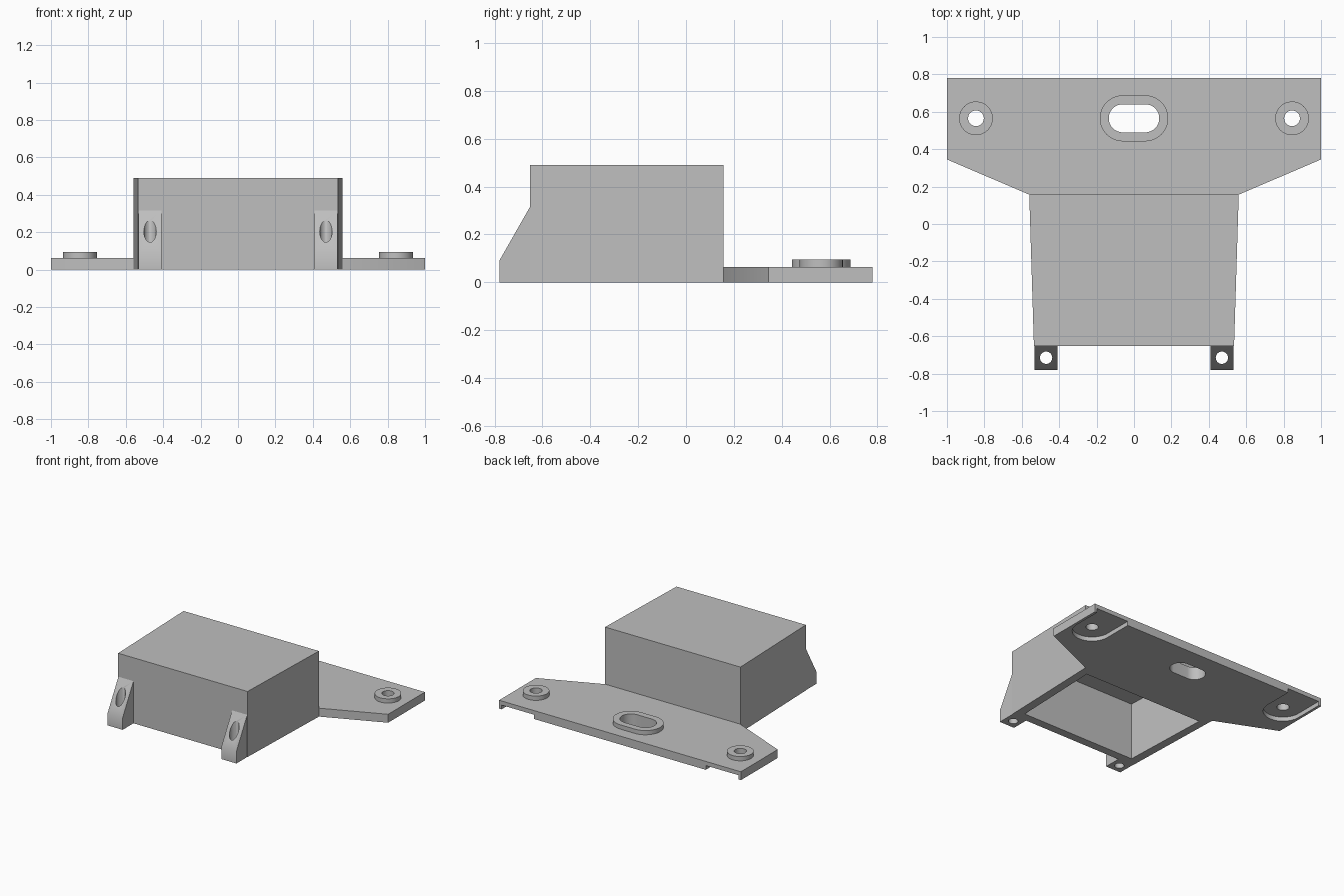
import bpy, bmesh, math
from mathutils import Vector

cube = bpy.data.objects.get("Cube")
if cube:
    bpy.data.objects.remove(cube, do_unlink=True)

grey = bpy.data.materials.new("plain grey")
grey.use_nodes = True
colour = (0.52, 0.52, 0.52, 1)
grey.diffuse_color = colour
grey.node_tree.nodes["Principled BSDF"].inputs["Base Color"].default_value = colour

PLATE, BOSS, WALL, TOP = 0.063, 0.095, 0.063, 0.49
HOLE_X, HOLE_Y = 0.845, 0.565
NECK_Y, FRONT_Y, BACK_Y = 0.157, -0.652, 0.78


def extrude(name, points, direction):
    """Solid made by sweeping a flat outline along a direction."""
    bm = bmesh.new()
    face = bm.faces.new([bm.verts.new(p) for p in points])
    swept = bmesh.ops.extrude_face_region(bm, geom=[face])["geom"]
    verts = [v for v in swept if isinstance(v, bmesh.types.BMVert)]
    bmesh.ops.translate(bm, verts=verts, vec=Vector(direction))
    bmesh.ops.recalc_face_normals(bm, faces=bm.faces)
    mesh = bpy.data.meshes.new(name)
    bm.to_mesh(mesh)
    bm.free()
    mesh.materials.append(grey)
    obj = bpy.data.objects.new(name, mesh)
    bpy.context.collection.objects.link(obj)
    return obj


def prism(name, outline, z0, z1):
    return extrude(name, [(x, y, z0) for x, y in outline], (0, 0, z1 - z0))


def slot(cx, cy, radius, reach=0.0, n=24):
    """Circle, or a slot stretched along x when reach is positive."""
    points = []
    for side, start in ((1, -math.pi / 2), (-1, math.pi / 2)):
        for i in range(n + (1 if reach else 0)):
            a = start + math.pi * i / n
            points.append((cx + side * reach + radius * math.cos(a),
                           cy + radius * math.sin(a)))
    return points


def cut(obj, *cutters):
    """Subtract each cutter, then remove it."""
    for cutter in cutters:
        mod = obj.modifiers.new("cut", "BOOLEAN")
        mod.operation, mod.solver, mod.object = "DIFFERENCE", "EXACT", cutter
        bpy.context.view_layer.update()
        graph = bpy.context.evaluated_depsgraph_get()
        mesh = bpy.data.meshes.new_from_object(obj.evaluated_get(graph))
        obj.modifiers.clear()
        obj.data = mesh
        bpy.data.objects.remove(cutter, do_unlink=True)


def drill(x, y, radius, reach=0.0):
    return prism("cutter", slot(x, y, radius, reach), -0.1, 0.6)


def mirrored(half):
    return half + [(-x, y) for x, y in reversed(half)]


# Hollow box, open underneath
box = prism("box_cover", mirrored([(0.535, FRONT_Y), (0.56, NECK_Y)]), 0, TOP)
cavity = mirrored([(0.535 - WALL, FRONT_Y + WALL), (0.56 - WALL, NECK_Y - WALL)])
cut(box, prism("cutter", cavity, -0.1, TOP - WALL))

# Mounting flange with round holes, a slot and pockets underneath
flange = prism("mounting_flange",
               mirrored([(0.56, NECK_Y), (1, 0.345), (1, BACK_Y)]), 0, PLATE)
cut(flange, drill(0, HOLE_Y, 0.075, 0.06))
slot_boss = prism("slot_boss", slot(0, HOLE_Y, 0.123, 0.06), PLATE - 0.01, BOSS)
cut(slot_boss, drill(0, HOLE_Y, 0.075, 0.06))
parts = [box, flange, slot_boss]

for side, label in ((1, "left"), (-1, "right")):
    x = side * HOLE_X
    # Pocket with a round end, open at the back edge
    arc = [(x + 0.135 * math.cos(math.pi * (1 + i / 24)),
            HOLE_Y + 0.135 * math.sin(math.pi * (1 + i / 24))) for i in range(25)]
    pocket = arc + [(x + 0.135, 0.9), (x - 0.135, 0.9)]
    cut(flange, prism("cutter", pocket, -0.1, 0.032), drill(x, HOLE_Y, 0.042))

    # Raised ring around the hole
    ring = prism(label + "_hole_boss", slot(x, HOLE_Y, 0.09), PLATE - 0.01, BOSS)
    cut(ring, drill(x, HOLE_Y, 0.042))

    # Sloped front tab with a vertical screw hole
    profile = [(FRONT_Y, 0), (-BACK_Y, 0), (-BACK_Y, 0.09), (FRONT_Y, 0.315)]
    tab = extrude(label + "_front_tab", [(side * 0.408, y, z) for y, z in profile],
                  (side * 0.125, 0, 0))
    cut(tab, drill(side * 0.47, -0.715, 0.033))
    parts += [ring, tab]

# Smooth the round walls and keep the edges sharp
bpy.ops.object.select_all(action="DESELECT")
for part in parts:
    part.select_set(True)
bpy.context.view_layer.objects.active = box
bpy.ops.object.shade_smooth_by_angle(angle=math.radians(30))
